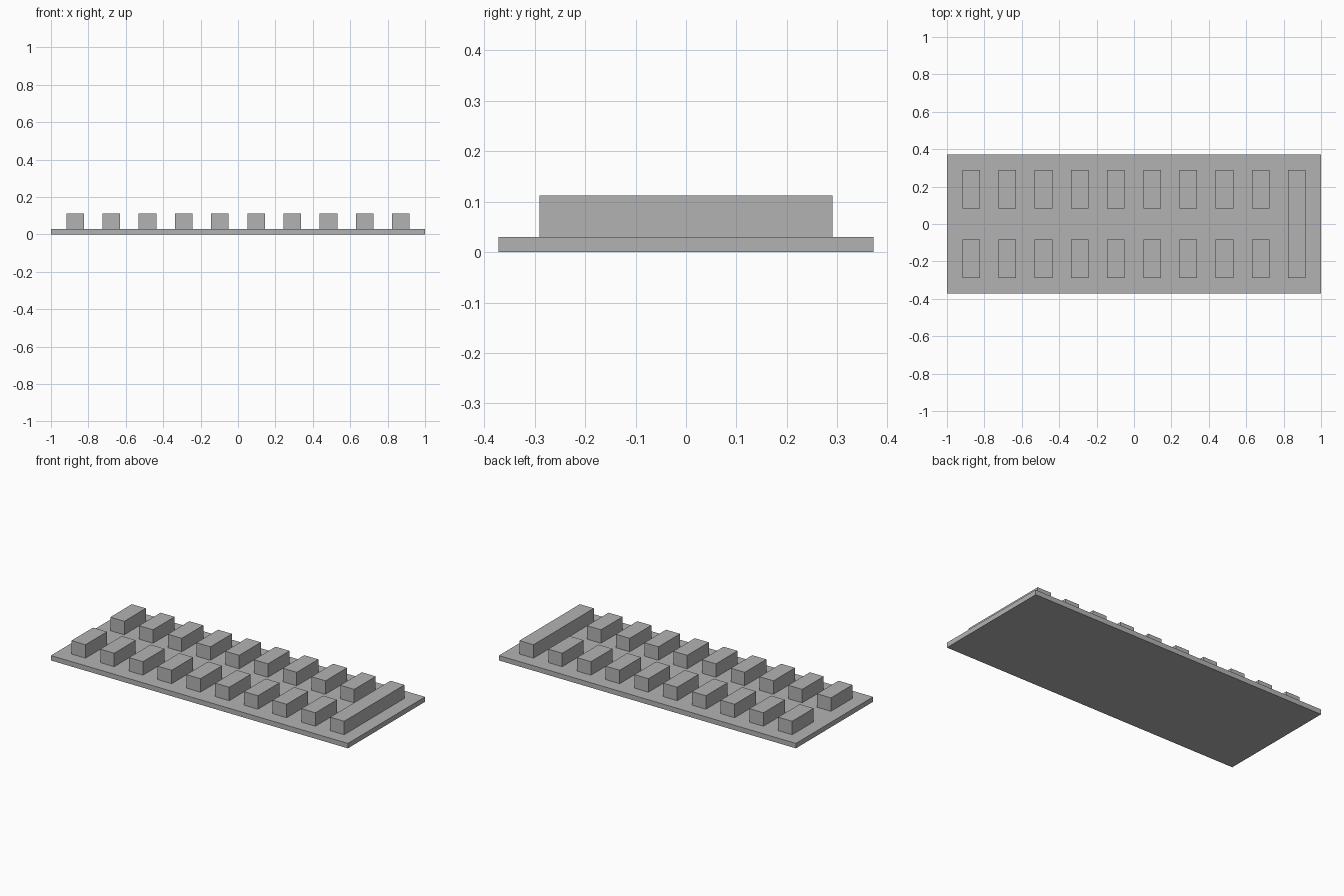
import bpy

cube = bpy.data.objects.get("Cube")
if cube:
    bpy.data.objects.remove(cube, do_unlink=True)

# Single plain grey
grey = bpy.data.materials.new("light_grey")
grey.use_nodes = True
colour = (0.45, 0.45, 0.45, 1)
grey.diffuse_color = colour
grey.node_tree.nodes["Principled BSDF"].inputs["Base Color"].default_value = colour


def box(name, centre, size):
    bpy.ops.mesh.primitive_cube_add(size=1, location=centre)
    obj = bpy.context.object
    obj.name = name
    obj.scale = size
    bpy.ops.object.transform_apply(location=False, rotation=False, scale=True)
    obj.data.materials.append(grey)
    return obj


BASE_TOP = 0.03
BLOCK_TOP = 0.112
BLOCK_WIDTH = 0.094
COLUMNS = 10
FIRST_X = -0.871
SPACING = -2 * FIRST_X / (COLUMNS - 1)
INNER_Y, OUTER_Y = 0.083, 0.29
block_z = (BASE_TOP + BLOCK_TOP) / 2
block_height = BLOCK_TOP - BASE_TOP

# Ground slab
box("base_slab", (0, 0, BASE_TOP / 2), (2, 0.742, BASE_TOP))

# Two rows of short blocks
for i in range(COLUMNS - 1):
    for row, side in (("front", -1), ("back", 1)):
        box(f"{row}_block_{i + 1}",
            (FIRST_X + i * SPACING, side * (INNER_Y + OUTER_Y) / 2, block_z),
            (BLOCK_WIDTH, OUTER_Y - INNER_Y, block_height))

# Long block closing the left end
box("end_block", (-FIRST_X, 0, block_z), (BLOCK_WIDTH, 2 * OUTER_Y, block_height))
